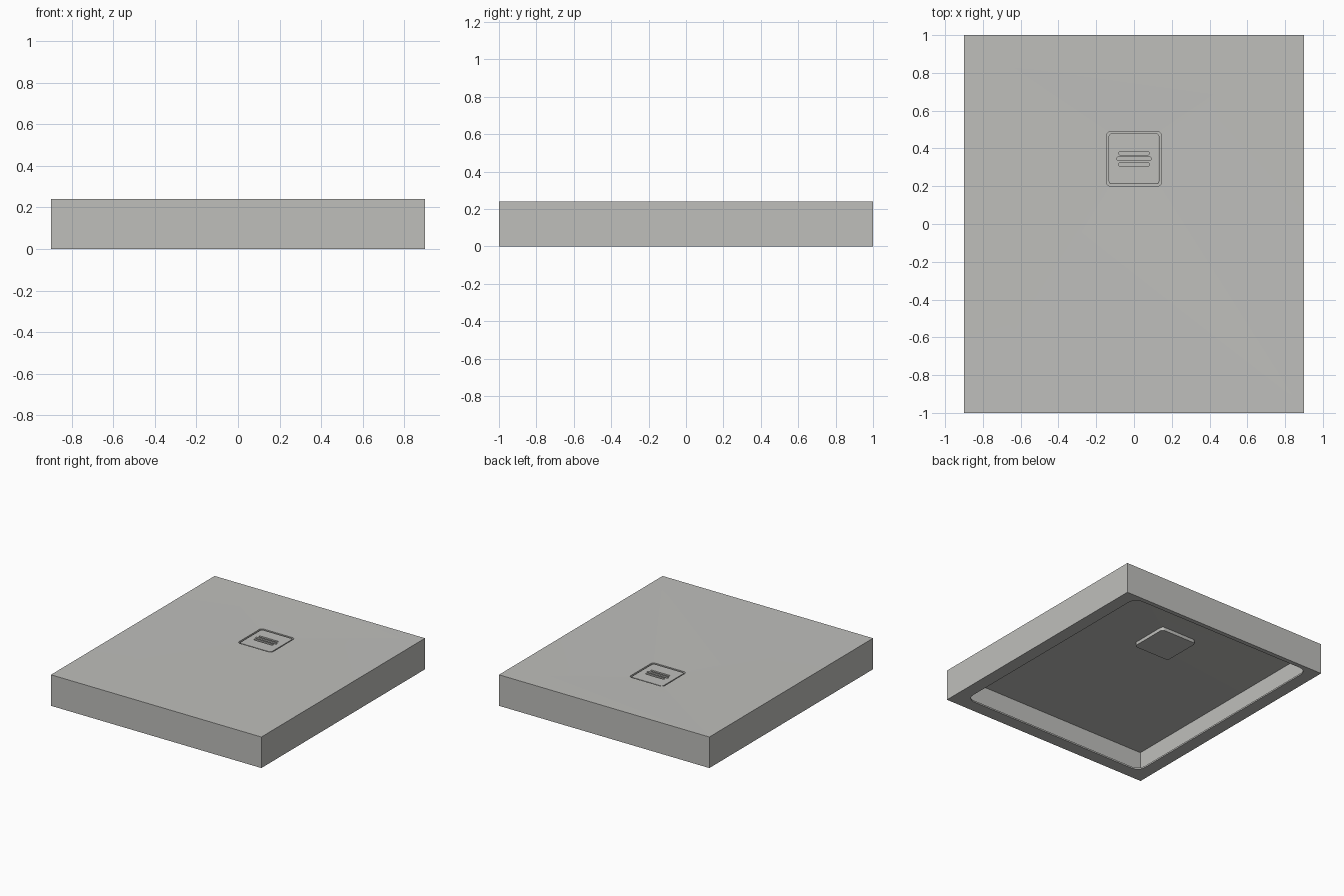
import bpy, bmesh, math

if "Cube" in bpy.data.objects:
    bpy.data.objects.remove(bpy.data.objects["Cube"])

# Single matt stone-grey finish
grey = bpy.data.materials.new("stone_grey")
grey.use_nodes = True
COLOUR = (0.52, 0.52, 0.50, 1)
grey.diffuse_color = COLOUR
grey.node_tree.nodes["Principled BSDF"].inputs["Base Color"].default_value = COLOUR

DRAIN_Y = 0.345


def ring(bm, x0, x1, y0, y1, z, r=0.0, steps=6):
    """Loop of vertices around a rectangle with rounded corners."""
    centres = [(x1 - r, y1 - r), (x0 + r, y1 - r), (x0 + r, y0 + r), (x1 - r, y0 + r)]
    verts = []
    for quarter, (cx, cy) in enumerate(centres):
        for i in range(steps + 1):
            a = (quarter + i / steps) * math.pi / 2
            verts.append(bm.verts.new((cx + r * math.cos(a), cy + r * math.sin(a), z)))
    return verts


def square(half, z, r):
    return (-half, half, DRAIN_Y - half, DRAIN_Y + half, z, r)


def loft(name, sections):
    """Closed body running through a list of rounded rectangles."""
    bm = bmesh.new()
    rings = [ring(bm, *s) for s in sections]
    bm.faces.new(rings[0])
    bm.faces.new(rings[-1])
    for a, b in zip(rings, rings[1:]):
        for i in range(len(a)):
            j = (i + 1) % len(a)
            bm.faces.new((a[i], a[j], b[j], b[i]))
    bmesh.ops.remove_doubles(bm, verts=bm.verts, dist=0.0001)
    bmesh.ops.recalc_face_normals(bm, faces=bm.faces)
    mesh = bpy.data.meshes.new(name)
    bm.to_mesh(mesh)
    bm.free()
    obj = bpy.data.objects.new(name, mesh)
    bpy.context.collection.objects.link(obj)
    mesh.materials.append(grey)
    return obj


def activate(obj):
    bpy.ops.object.select_all(action='DESELECT')
    obj.select_set(True)
    bpy.context.view_layer.objects.active = obj


# Thin hollow tray: drain recess, top, sides, bottom flange, inside, drain box
tray = loft("shower_tray", [
    square(0.145, 0.205, 0.022),
    square(0.145, 0.232, 0.022),
    (-0.9, 0.9, -1, 1, 0.24),
    (-0.9, 0.9, -1, 1, 0),
    (-0.8, 0.8, -0.9, 0.965, 0, 0.07),
    (-0.8, 0.8, -0.9, 0.965, 0.012, 0.07),
    (-0.887, 0.887, -0.987, 0.987, 0.012),
    (-0.887, 0.887, -0.987, 0.987, 0.222),
    square(0.155, 0.216, 0.025),
    square(0.155, 0.19, 0.025),
])

# Drain cover with a softened upper edge
cover = loft("drain_cover", [
    square(0.134, 0.204, 0.016),
    square(0.134, 0.229, 0.016),
    square(0.131, 0.231, 0.014),
])

# Three drain slots, the middle one slightly longer
for offset, half in ((-0.03, 0.082), (0, 0.092), (0.03, 0.082)):
    y = DRAIN_Y + offset
    box = (-half, half, y - 0.009, y + 0.009)
    cutter = loft("slot_cutter", [(*box, 0.214, 0.0089), (*box, 0.25, 0.0089)])
    cutter.hide_render = True
    cut = cover.modifiers.new("slot", 'BOOLEAN')
    cut.object = cutter
    cut.operation = 'DIFFERENCE'
    cut.solver = 'EXACT'
    activate(cover)
    bpy.ops.object.modifier_apply(modifier=cut.name)
    bpy.data.objects.remove(cutter)

for obj in (tray, cover):
    activate(obj)
    bpy.ops.object.shade_smooth_by_angle(angle=math.radians(30))
